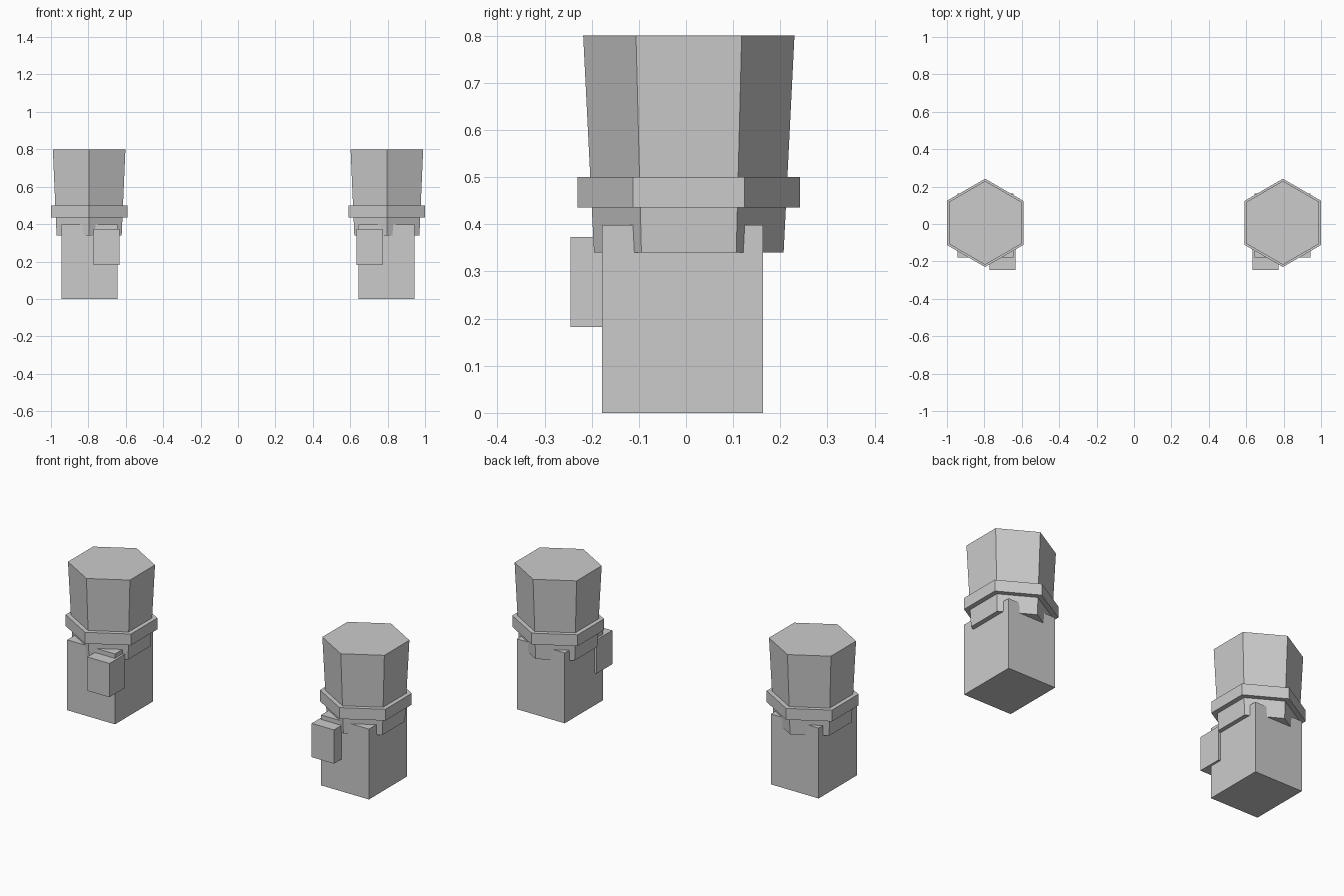
import bpy
import math

if "Cube" in bpy.data.objects:
    bpy.data.objects.remove(bpy.data.objects["Cube"])

grey = bpy.data.materials.new("plain_grey")
grey.diffuse_color = (0.6, 0.6, 0.6, 1)
grey.use_nodes = True
grey.node_tree.nodes["Principled BSDF"].inputs["Base Color"].default_value = grey.diffuse_color


def finish(name):
    ob = bpy.context.object
    ob.name = name
    ob.data.materials.append(grey)
    return ob


def box(name, x0, x1, y0, y1, z0, z1):
    bpy.ops.mesh.primitive_cube_add(
        size=1, location=((x0 + x1) / 2, (y0 + y1) / 2, (z0 + z1) / 2))
    ob = finish(name)
    ob.scale = (x1 - x0, y1 - y0, z1 - z0)
    bpy.ops.object.transform_apply(location=False, rotation=False, scale=True)
    return ob


def hexagon(name, x, r_bottom, r_top, z0, z1):
    # six-sided tapered prism with corners on the y axis
    bpy.ops.mesh.primitive_cone_add(
        vertices=6, radius1=r_bottom, radius2=r_top, depth=z1 - z0,
        location=(x, 0.006, (z0 + z1) / 2))
    return finish(name)


for side, s in (("left", -1), ("right", 1)):
    # fist and thumb, with the thumb on the inner front corner
    box(side + "_fist", *sorted((s * 0.645, s * 0.944)), -0.178, 0.163, 0, 0.398)
    box(side + "_thumb", *sorted((s * 0.633, s * 0.772)), -0.245, -0.105, 0.182, 0.373)
    # tapered sleeve and its cuff band
    hexagon(side + "_sleeve", s * 0.796, 0.201, 0.224, 0.34, 0.8)
    hexagon(side + "_cuff", s * 0.796, 0.236, 0.236, 0.436, 0.5)
